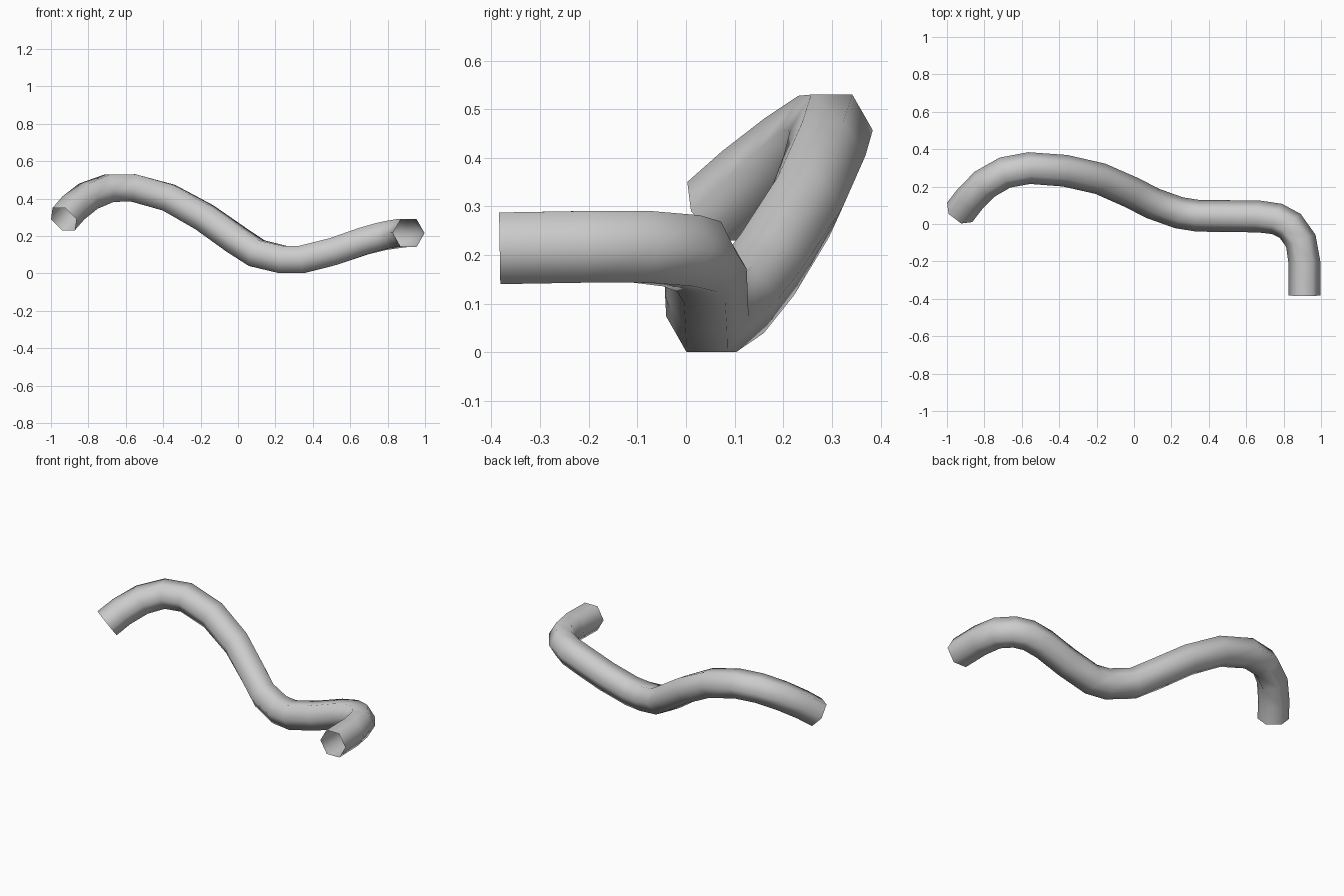
import bpy

if "Cube" in bpy.data.objects:
    bpy.data.objects.remove(bpy.data.objects["Cube"])

# Centre line of the bent pipe, from the front opening to the left opening
path = [
    (.912, -.383, .214), (.912, -.21, .217), (.892, -.09, .217),
    (.835, -.01, .209), (.765, .027, .197), (.67, .04, .172),
    (.51, .042, .117), (.34, .044, .074), (.24, .06, .074),
    (.10, .11, .108), (-.01, .167, .18), (-.18, .242, .30),
    (-.37, .285, .405), (-.56, .299, .457), (-.69, .275, .455),
    (-.80, .212, .413), (-.88, .13, .35), (-.932, .062, .29),
]

# Open hexagonal tube swept along the path
curve = bpy.data.curves.new("bent_pipe", 'CURVE')
curve.dimensions = '3D'
curve.twist_mode = 'Z_UP'
curve.bevel_depth = .085
curve.bevel_resolution = 1
curve.fill_mode = 'FULL'
curve.use_fill_caps = False
spline = curve.splines.new('POLY')
spline.points.add(len(path) - 1)
for p, co in zip(spline.points, path):
    p.co = (*co, 1)
spline.use_smooth = True

pipe = bpy.data.objects.new("bent_pipe", curve)
bpy.context.collection.objects.link(pipe)

# Convert to a smooth-shaded mesh
bpy.context.view_layer.objects.active = pipe
pipe.select_set(True)
bpy.ops.object.convert(target='MESH')
bpy.ops.object.shade_smooth()
